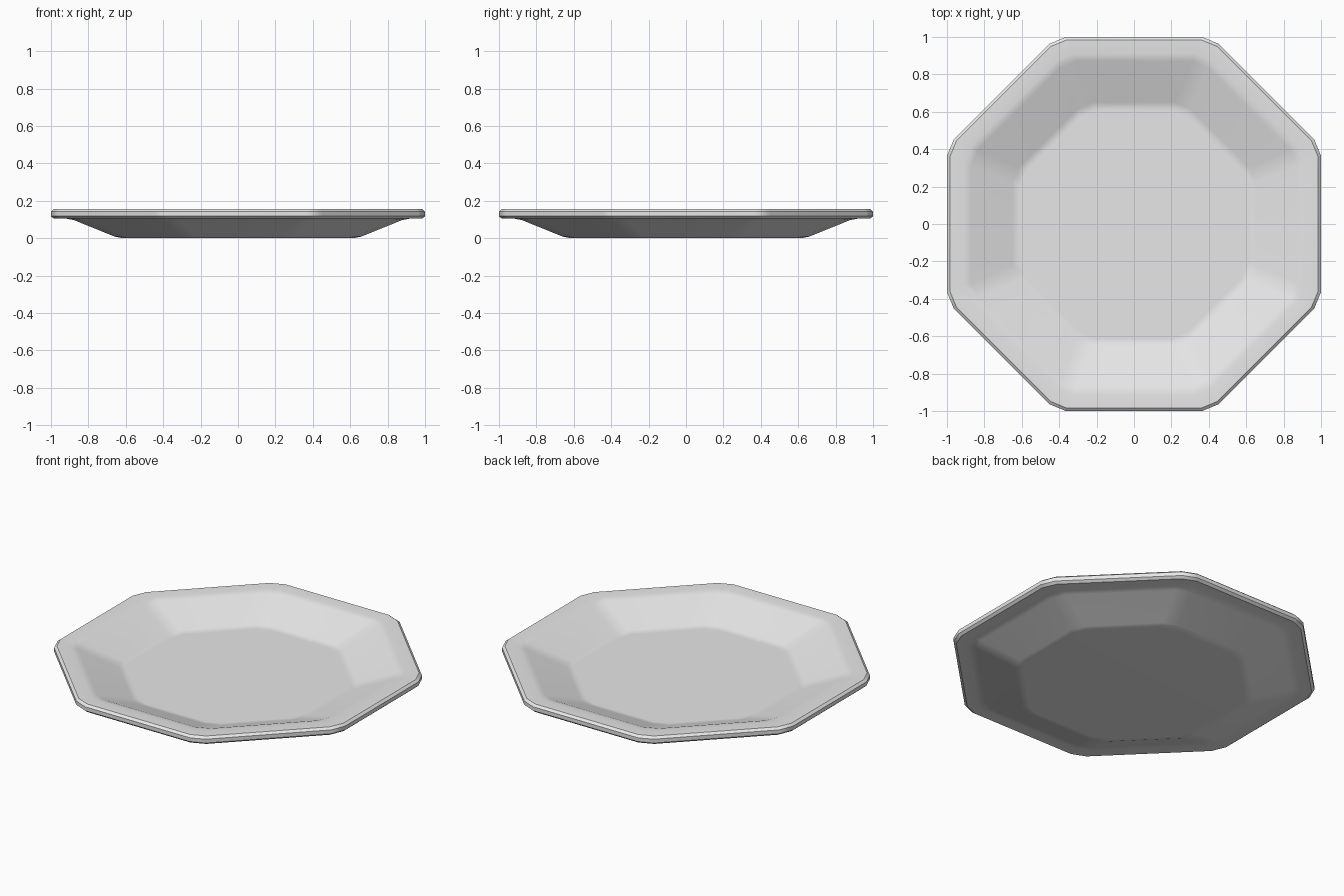
import bpy, bmesh, math
from mathutils import Matrix, Vector

cube = bpy.data.objects.get("Cube")
if cube:
    bpy.data.objects.remove(cube, do_unlink=True)

# Light grey glaze
grey = bpy.data.materials.new("light grey")
grey.use_nodes = True
grey.diffuse_color = (0.8, 0.8, 0.8, 1)
grey.node_tree.nodes["Principled BSDF"].inputs["Base Color"].default_value = (0.8, 0.8, 0.8, 1)

CORNER_CUT = 0.05


def octagon(apothem, z):
    """Octagon outline with each corner cut off, flat sides facing x and y."""
    half = apothem * math.tan(math.pi / 8) - CORNER_CUT
    points = []
    for i in range(8):
        turn = Matrix.Rotation(i * math.pi / 4, 3, 'Z')
        points += [turn @ Vector((apothem, side * half, z)) for side in (-1, 1)]
    return points


# Cross-section as (apothem, height), from the underside round the rim to the floor
profile = [
    (0.615, 0.0), (0.66, 0.009),        # foot edge
    (0.875, 0.096), (0.92, 0.105),      # underside of slope
    (0.985, 0.105), (1.0, 0.118),       # rim
    (1.0, 0.142), (0.985, 0.155),
    (0.91, 0.155), (0.87, 0.146),       # inner lip
    (0.65, 0.058), (0.61, 0.05),        # floor edge
]

bm = bmesh.new()
rings = [[bm.verts.new(p) for p in octagon(a, z)] for a, z in profile]
for lower, upper in zip(rings, rings[1:]):
    for i in range(16):
        j = (i + 1) % 16
        bm.faces.new((lower[i], lower[j], upper[j], upper[i]))
bm.faces.new(list(reversed(rings[0])))   # base
bm.faces.new(rings[-1])                  # floor
bmesh.ops.recalc_face_normals(bm, faces=bm.faces)

mesh = bpy.data.meshes.new("plate")
bm.to_mesh(mesh)
bm.free()
mesh.materials.append(grey)
plate = bpy.data.objects.new("plate", mesh)
bpy.context.collection.objects.link(plate)

# Soft facets, crisp rim edges
bpy.ops.object.select_all(action='DESELECT')
plate.select_set(True)
bpy.context.view_layer.objects.active = plate
bpy.ops.object.shade_smooth_by_angle(angle=math.radians(30))
weighted = plate.modifiers.new("even shading", 'WEIGHTED_NORMAL')
weighted.keep_sharp = True
